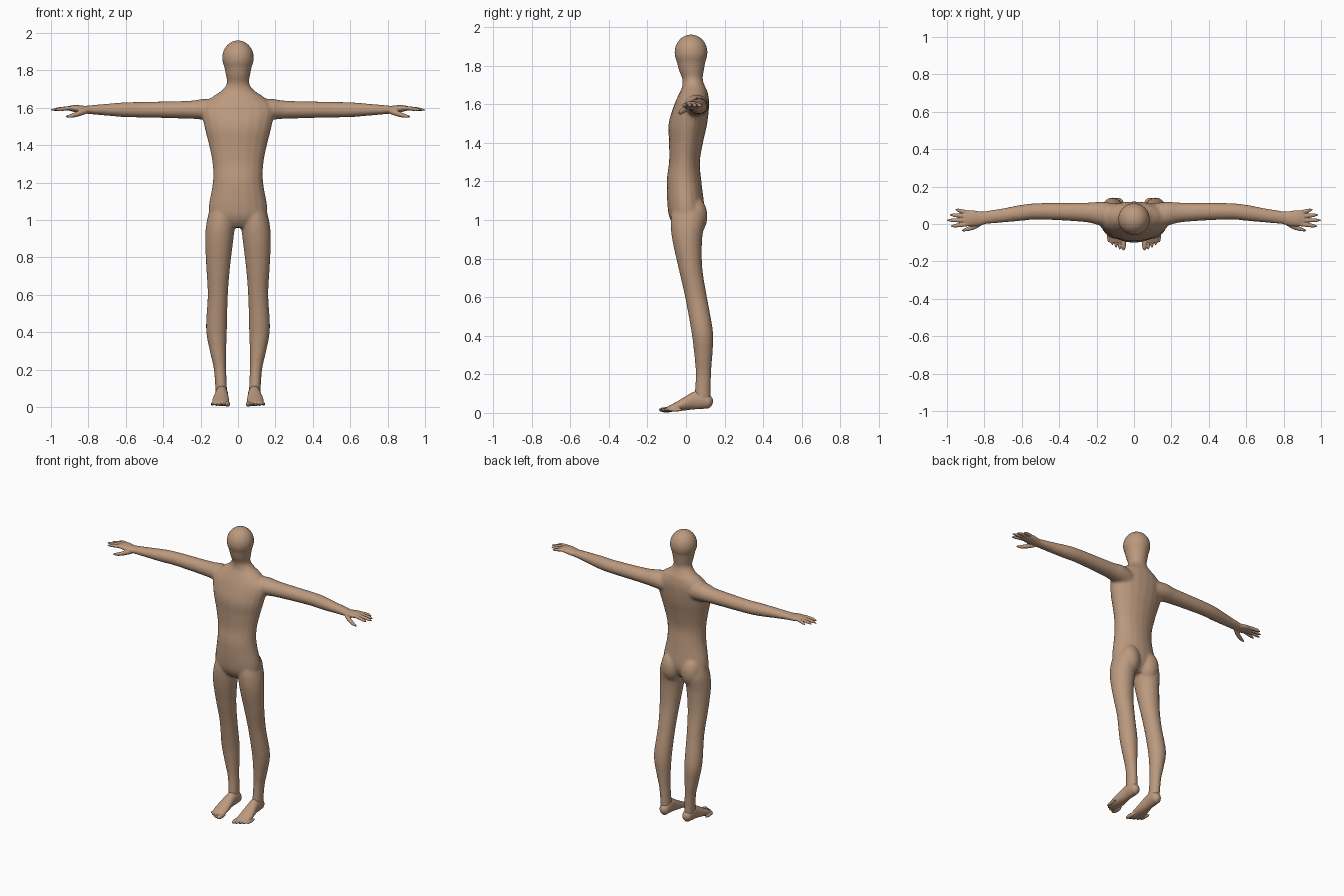
import bpy, bmesh, math
from mathutils import Vector, Matrix

cube = bpy.data.objects.get("Cube")
if cube:
    bpy.data.objects.remove(cube, do_unlink=True)

colour = (.5, .32, .21, 1)
skin = bpy.data.materials.new("tan skin")
skin.use_nodes = True
skin.diffuse_color = colour
skin.node_tree.nodes["Principled BSDF"].inputs["Base Color"].default_value = colour
SIDES = 20
STEPS = 5


def spline(rows):
    """Smoothly interpolate between the given cross-sections."""
    rows = [Vector(row) for row in rows]
    padded = [rows[0]] + rows + [rows[-1]]
    result = []
    for before, start, end, after in zip(padded, rows, rows[1:], padded[3:]):
        leave, arrive = (end - before) / 2, (after - start) / 2
        for step in range(STEPS):
            t = step / STEPS
            ease = t * t * (3 - 2 * t)
            result.append(start.lerp(end, ease)
                          + leave * t * (1 - t) ** 2
                          - arrive * t * t * (1 - t))
    return result + [rows[-1]]


def loft(bm, axis, rows, side=1):
    """Skin ellipses along an axis; row = position, two centres, two radii."""
    across, up = [i for i in range(3) if i != axis]
    rings = []
    for position, centre_a, centre_b, radius_a, radius_b in spline(rows):
        ring = []
        for k in range(SIDES):
            angle = math.tau * k / SIDES
            point = Vector()
            point[axis] = position
            point[across] = centre_a + radius_a * math.cos(angle)
            point[up] = centre_b + radius_b * math.sin(angle)
            point.x *= side
            ring.append(bm.verts.new(point))
        rings.append(ring)
    for lower, upper in zip(rings, rings[1:]):
        for k in range(SIDES):
            bm.faces.new((lower[k - 1], lower[k], upper[k], upper[k - 1]))
    bm.faces.new(rings[0])
    bm.faces.new(rings[-1])


def ball(bm, centre, radii, side=1):
    """Add an ellipsoid, mirrored to the given side."""
    x, y, z = centre
    place = Matrix.Translation((x * side, y, z)) @ Matrix.Diagonal(radii).to_4x4()
    bmesh.ops.create_uvsphere(bm, u_segments=SIDES, v_segments=SIDES,
                              radius=1, matrix=place)


def finish(bm, name, voxel, smoothing):
    """Fuse the overlapping pieces into one soft skin."""
    bmesh.ops.recalc_face_normals(bm, faces=bm.faces[:])
    mesh = bpy.data.meshes.new(name)
    bm.to_mesh(mesh)
    bm.free()
    mesh.materials.append(skin)
    mesh.shade_smooth()
    part = bpy.data.objects.new(name, mesh)
    bpy.context.collection.objects.link(part)
    fuse = part.modifiers.new("fuse", "REMESH")
    fuse.mode = "VOXEL"
    fuse.voxel_size = voxel
    fuse.use_smooth_shade = True
    soften = part.modifiers.new("soften", "SMOOTH")
    soften.factor = .5
    soften.iterations = smoothing


# Torso and neck: height, depth centre, half width, half depth
trunk = [
    (.96, 0, .06, .05), (1, 0, .14, .08), (1.06, 0, .158, .095),
    (1.2, -.01, .135, .09), (1.3, -.008, .136, .08), (1.4, 0, .155, .088),
    (1.5, .01, .18, .1), (1.6, .03, .195, .09), (1.66, .04, .135, .073),
    (1.69, .04, .09, .06), (1.73, .034, .06, .053), (1.78, .028, .066, .066),
    (1.85, .026, .08, .08)]

# Leg: height, x centre, depth centre, half width, half depth
leg = [
    (1.08, .08, .01, .06, .075), (1, .09, .01, .076, .09),
    (.9, .1, .006, .076, .078), (.75, .106, .023, .064, .062),
    (.6, .108, .052, .054, .057), (.42, .115, .084, .056, .056),
    (.3, .107, .09, .044, .047), (.2, .096, .09, .033, .04),
    (.06, .088, .085, .031, .042)]

# Arm: x, depth centre, height, half depth, half height
arm = [
    (.1, .05, 1.585, .06, .06), (.18, .055, 1.592, .064, .057),
    (.26, .062, 1.59, .052, .048), (.5, .068, 1.59, .044, .042),
    (.6, .06, 1.59, .043, .04), (.7, .046, 1.59, .038, .032),
    (.83, .03, 1.59, .034, .02)]

body = bmesh.new()
loft(body, 2, [(z, 0, y, width, depth) for z, y, width, depth in trunk])
ball(body, (0, .026, 1.868), (.085, .086, .093))
for side in (1, -1):
    loft(body, 2, leg, side)
    loft(body, 0, arm, side)
    # Buttock
    ball(body, (.075, .045, 1.02), (.068, .066, .1), side)
finish(body, "body", .008, 6)

# Palm and thumb: x, depth centre, height, half depth, half height
palm = [
    (.78, .034, 1.59, .03, .021), (.82, .03, 1.59, .037, .021),
    (.87, .03, 1.596, .043, .019), (.91, .03, 1.598, .036, .011)]
thumb = [
    (.81, .01, 1.583, .014, .015), (.85, -.012, 1.57, .015, .015),
    (.89, -.027, 1.558, .011, .011), (.92, -.035, 1.553, .004, .004)]

# Fingers: tip x, knuckle depth, tip depth
fingers = [(.98, 0, -.012), (1, .02, .02), (.985, .041, .049), (.955, .06, .077)]
knuckle = Vector((.885, 0, 1.598))

# Foot: depth, x centre, height, half width, half height
foot = [
    (.12, .086, .06, .03, .036), (.08, .087, .066, .034, .046),
    (.04, .088, .064, .035, .046), (-.04, .092, .036, .045, .027),
    (-.1, .09, .018, .041, .012)]

for side, label in ((1, "left"), (-1, "right")):
    hand = bmesh.new()
    loft(hand, 0, palm, side)
    loft(hand, 0, thumb, side)
    for tip_x, knuckle_y, tip_y in fingers:
        rows = []
        for step in range(STEPS + 1):
            t = step / STEPS
            radius = .011 * math.sqrt(1.05 - t ** 4)
            rows.append((knuckle.x + (tip_x - knuckle.x) * t,
                         knuckle_y + (tip_y - knuckle_y) * t,
                         knuckle.z - .01 * t * t, radius, radius * .9))
        loft(hand, 0, rows, side)
    finish(hand, label + "_hand", .003, 2)

    sole = bmesh.new()
    loft(sole, 1, foot, side)
    # Rounded heel
    ball(sole, (.086, .105, .06), (.032, .035, .037), side)
    # Toes shrink and step back towards the outside
    for toe in range(5):
        size = .011 - .0005 * toe if toe else .014
        reach = .003 * toe + .002 * toe * toe
        ball(sole, (.056 + .02 * toe, reach - .1, .016),
             (size, .042, size), side)
    finish(sole, label + "_foot", .003, 3)
